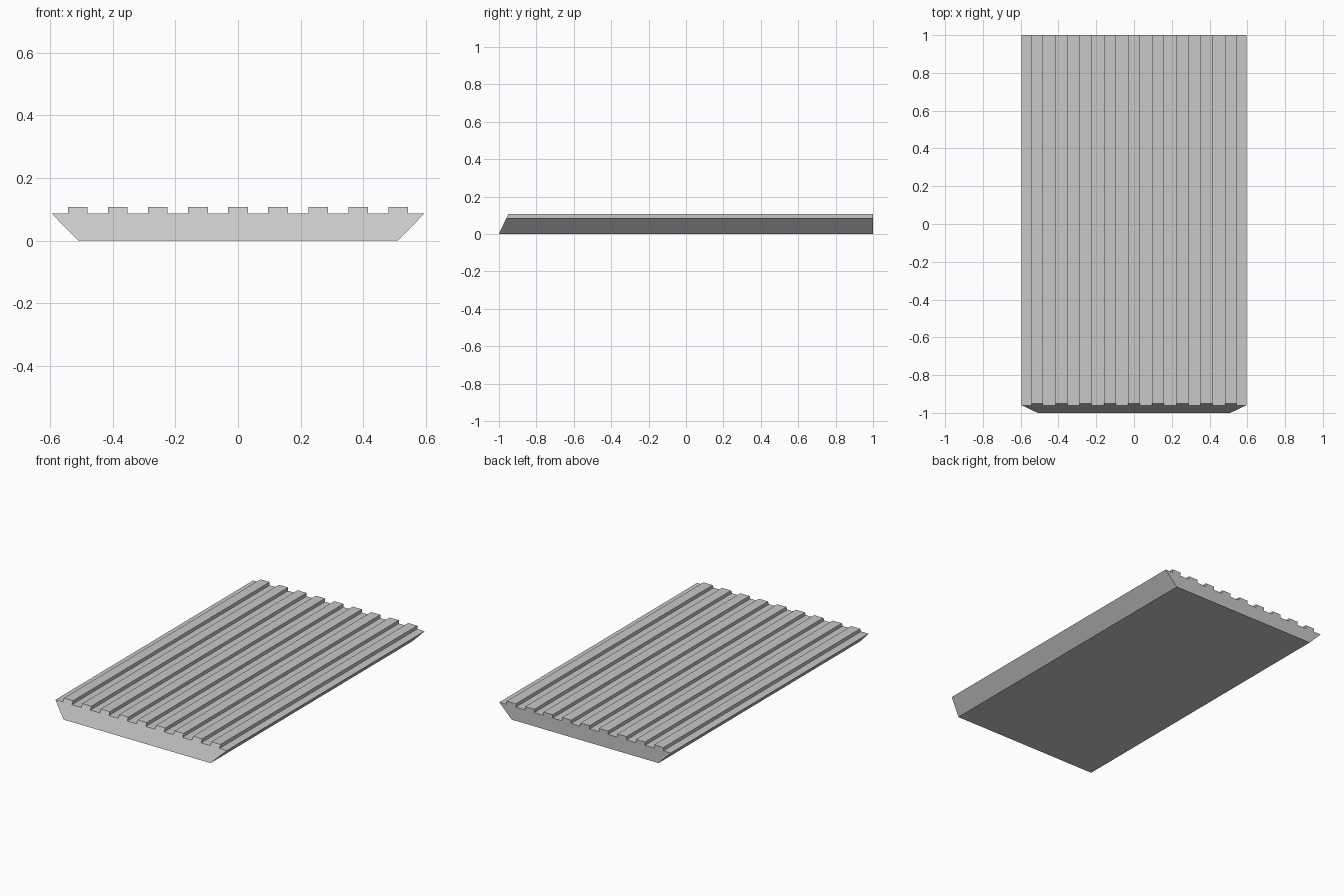
import bpy
import bmesh

cube = bpy.data.objects.get("Cube")
if cube:
    bpy.data.objects.remove(cube, do_unlink=True)

# Main dimensions
BOTTOM_HALF, TOP_HALF = 0.51, 0.595
DECK_Z, RIDGE_Z = 0.086, 0.107
RIDGES, PITCH, RIDGE_WIDTH = 9, 0.128, 0.063
BACK_Y, FRONT_Y, FRONT_SLOPE = 1.0, -1.0, 0.47

# Plain grey material
grey = bpy.data.materials.new("light grey")
grey.use_nodes = True
colour = (0.58, 0.58, 0.58, 1)
grey.diffuse_color = colour
grey.node_tree.nodes["Principled BSDF"].inputs["Base Color"].default_value = colour

# Cross-section: flared sides below, square ridges on top
profile = [(-BOTTOM_HALF, 0), (BOTTOM_HALF, 0), (TOP_HALF, DECK_Z)]
for i in reversed(range(RIDGES)):
    centre = (i - (RIDGES - 1) / 2) * PITCH
    left, right = centre - RIDGE_WIDTH / 2, centre + RIDGE_WIDTH / 2
    profile += [(right, DECK_Z), (right, RIDGE_Z), (left, RIDGE_Z), (left, DECK_Z)]
profile.append((-TOP_HALF, DECK_Z))

# Extrude the section, leaning the front end back with height
bm = bmesh.new()
front = [bm.verts.new((x, FRONT_Y + z * FRONT_SLOPE, z)) for x, z in profile]
back = [bm.verts.new((x, BACK_Y, z)) for x, z in profile]
bm.faces.new(front)
bm.faces.new(back[::-1])
for i in range(len(profile)):
    j = (i + 1) % len(profile)
    bm.faces.new((front[i], back[i], back[j], front[j]))
bmesh.ops.recalc_face_normals(bm, faces=bm.faces)

mesh = bpy.data.meshes.new("ridged_panel")
bm.to_mesh(mesh)
bm.free()
mesh.materials.append(grey)
panel = bpy.data.objects.new("ridged_panel", mesh)
bpy.context.collection.objects.link(panel)
